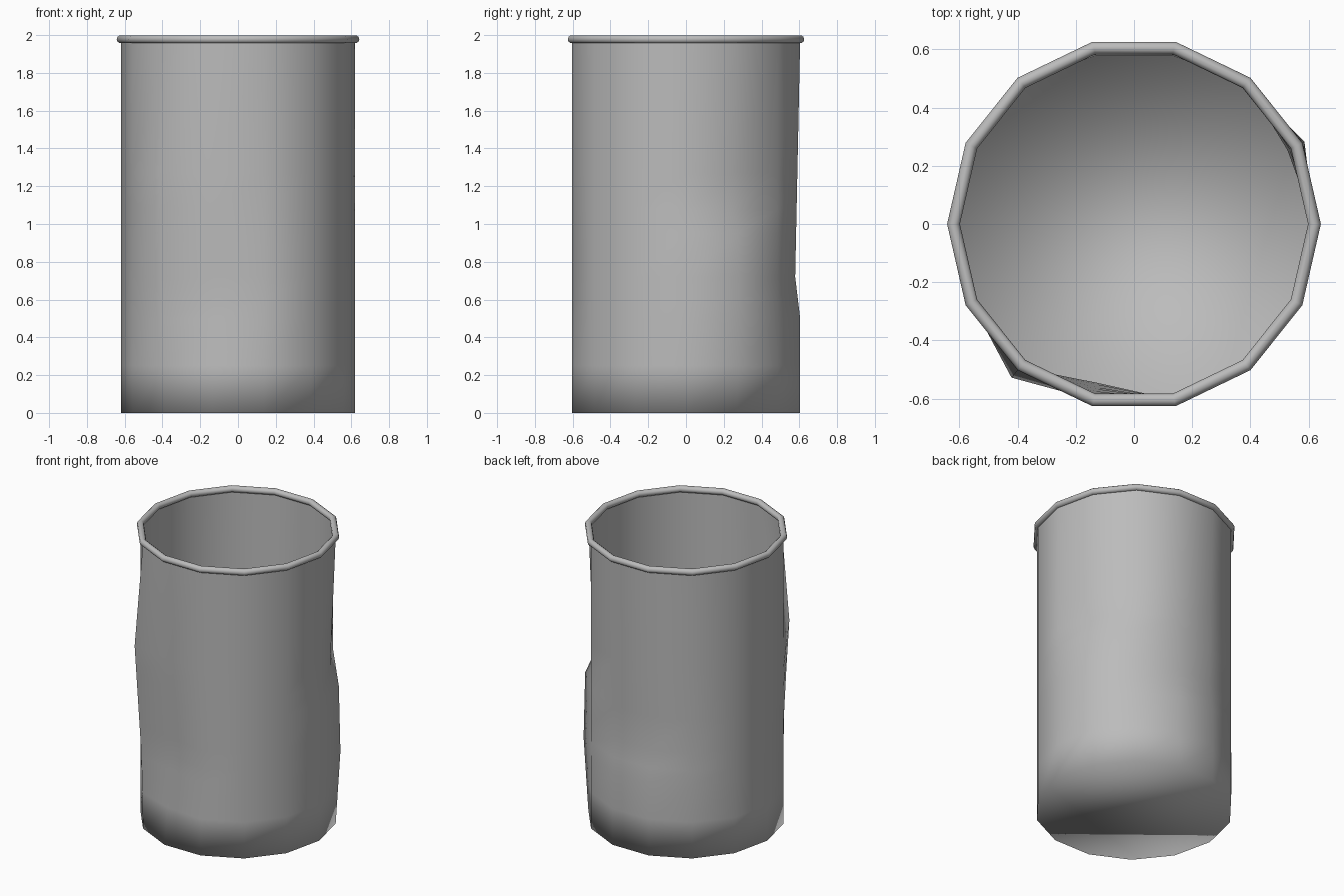
import bpy, bmesh, math

cube = bpy.data.objects.get("Cube")
if cube:
    bpy.data.objects.remove(cube)

SIDES = 14
RADIUS = 0.62
RIM_Z = 1.978

grey = bpy.data.materials.new("worn grey metal")
grey.use_nodes = True
colour = (0.5, 0.5, 0.5, 1)
grey.diffuse_color = colour
grey.node_tree.nodes["Principled BSDF"].inputs["Base Color"].default_value = colour

# Dents and bulges: spoke number -> (height, radius) pairs
DENTS = {
    1: [(0.5, 0.65), (0.95, 0.64), (1.08, 0.585)],
    3: [(0.5, 0.62), (0.72, 0.593)],
    4: [(0.5, 0.62), (0.72, 0.593)],
    6: [(0.25, 0.63)],
    9: [(0.5, 0.63), (1.27, 0.675)],
    10: [(0.6, 0.56)],
}
heights = [0, 0.25, 0.5, 0.6, 0.72, 0.95, 1.08, 1.27, RIM_Z]


def radius_at(spoke, z):
    """Radius of the wall on one spoke, linear between its dents."""
    profile = [(0, RADIUS)] + DENTS.get(spoke, []) + [(RIM_Z, RADIUS)]
    for (z0, r0), (z1, r1) in zip(profile, profile[1:]):
        if z <= z1:
            return r0 + (r1 - r0) * (z - z0) / (z1 - z0)
    return RADIUS


def finish(bm, name):
    bmesh.ops.recalc_face_normals(bm, faces=bm.faces)
    mesh = bpy.data.meshes.new(name)
    for face in bm.faces:
        face.smooth = True
    bm.to_mesh(mesh)
    bm.free()
    mesh.materials.append(grey)
    obj = bpy.data.objects.new(name, mesh)
    bpy.context.collection.objects.link(obj)
    return obj


def bridge(bm, a, b):
    for i in range(len(a)):
        j = (i + 1) % len(a)
        bm.faces.new((a[i], a[j], b[j], b[i]))


# Dented wall with a closed floor
bm = bmesh.new()
rings = []
for z in heights:
    ring = []
    for k in range(SIDES):
        angle = math.tau * k / SIDES
        r = radius_at(k, z)
        ring.append(bm.verts.new((r * math.cos(angle), r * math.sin(angle), z)))
    rings.append(ring)
for low, high in zip(rings, rings[1:]):
    bridge(bm, low, high)
bm.faces.new(rings[0])
finish(bm, "bin_body")

# Rolled rim
bm = bmesh.new()
TUBE, TUBE_SIDES = 0.022, 10
loops = []
for k in range(SIDES):
    angle = math.tau * k / SIDES
    loop = []
    for s in range(TUBE_SIDES):
        t = math.tau * s / TUBE_SIDES
        r = RADIUS + TUBE * math.cos(t)
        loop.append(bm.verts.new((r * math.cos(angle), r * math.sin(angle),
                                  RIM_Z + TUBE * math.sin(t))))
    loops.append(loop)
for k in range(SIDES):
    bridge(bm, loops[k], loops[(k + 1) % SIDES])
finish(bm, "rolled_rim")
